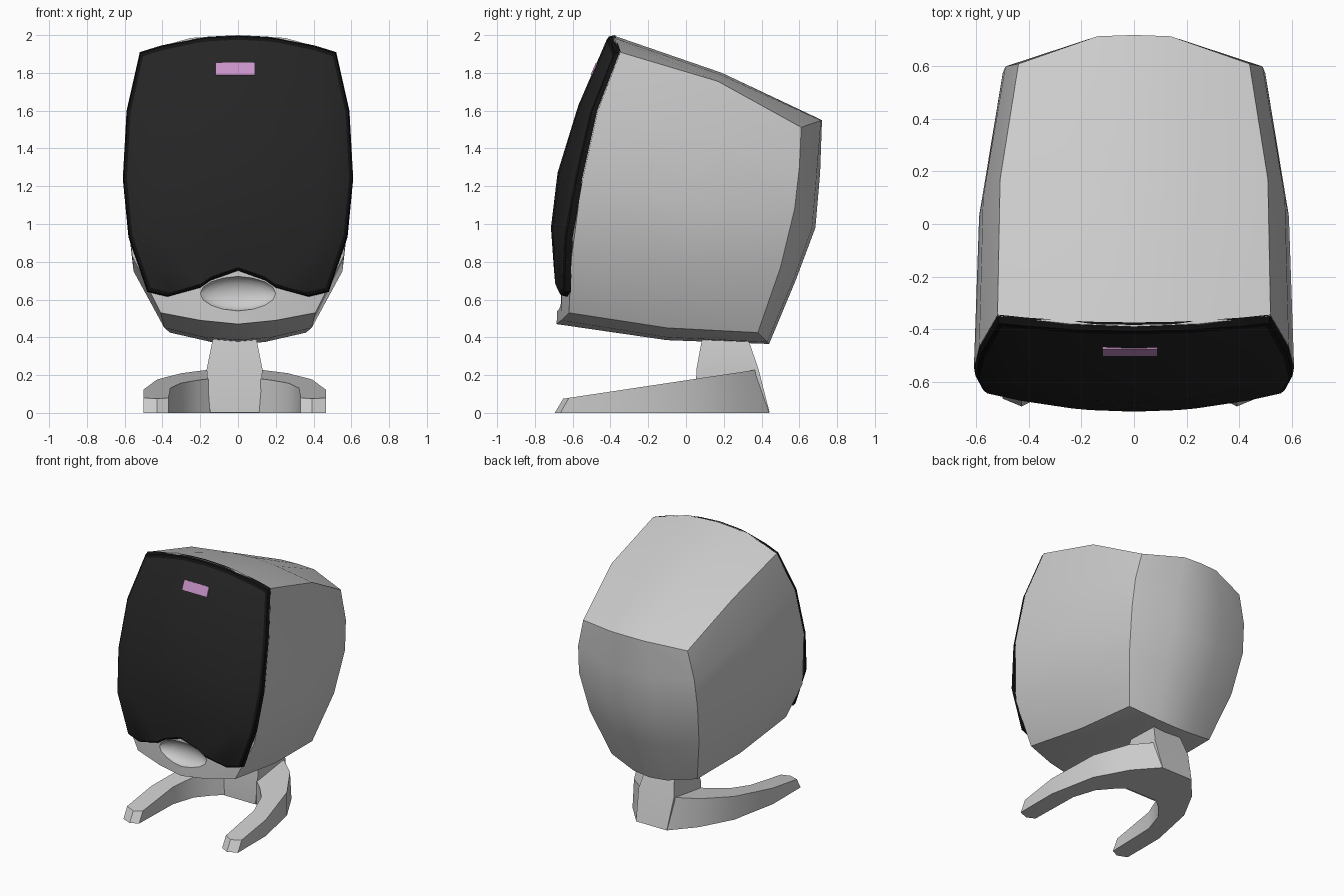
import bpy, bmesh, math
from mathutils import Matrix

cube = bpy.data.objects.get("Cube")
if cube:
    bpy.data.objects.remove(cube, do_unlink=True)


def material(name, r, g, b):
    m = bpy.data.materials.new(name)
    m.use_nodes = True
    m.diffuse_color = (r, g, b, 1)
    m.node_tree.nodes["Principled BSDF"].inputs["Base Color"].default_value = (r, g, b, 1)
    return m


shell = material("silver grey", 0.6, 0.6, 0.6)
cloth = material("charcoal cloth", 0.018, 0.018, 0.018)
frame = material("black frame", 0.006, 0.006, 0.006)
lilac = material("lilac", 0.58, 0.29, 0.58)


def grid(bm, rows, mat=0):
    """Skin a grid of points with quads."""
    vs = [[bm.verts.new(p) for p in row] for row in rows]
    for a, b in zip(vs, vs[1:]):
        for i in range(len(a) - 1):
            bm.faces.new((a[i], a[i + 1], b[i + 1], b[i])).material_index = mat


def finish(name, bm, mats, mirror=True, x=0, cutter=None, angle=32):
    """Weld, mirror, cut and shade a part."""
    bmesh.ops.remove_doubles(bm, verts=bm.verts, dist=0.0005)
    bmesh.ops.recalc_face_normals(bm, faces=bm.faces)
    me = bpy.data.meshes.new(name)
    bm.to_mesh(me)
    bm.free()
    ob = bpy.data.objects.new(name, me)
    ob.location.x = x
    bpy.context.collection.objects.link(ob)
    for m in mats:
        me.materials.append(m)
    bpy.ops.object.select_all(action="DESELECT")
    ob.select_set(True)
    bpy.context.view_layer.objects.active = ob
    if mirror:
        ob.modifiers.new("Mirror", "MIRROR")
        bpy.ops.object.modifier_apply(modifier="Mirror")
    if cutter:
        cut = ob.modifiers.new("Cut", "BOOLEAN")
        cut.operation, cut.object, cut.solver = "DIFFERENCE", cutter, "EXACT"
        bpy.ops.object.modifier_apply(modifier="Cut")
        bpy.data.objects.remove(cutter, do_unlink=True)
    bpy.ops.object.shade_smooth_by_angle(angle=math.radians(angle))
    return ob


# Finger dish cutter: flattened ball
bm = bmesh.new()
bmesh.ops.create_uvsphere(bm, u_segments=16, v_segments=10, radius=1)
bmesh.ops.rotate(bm, verts=bm.verts, matrix=Matrix.Rotation(math.pi / 2, 3, "X"))
bmesh.ops.scale(bm, verts=bm.verts, vec=(0.21, 0.07, 0.092))
bmesh.ops.translate(bm, verts=bm.verts, vec=(0, -0.682, 0.632))
dish = finish("dish_cutter", bm, [], mirror=False)
dish.hide_render = True

# Cabinet half rings: top centre, corner, down the side, bottom centre
front = [(0, -.39, 2), (.25, -.38, 1.985), (.52, -.35, 1.91), (.59, -.47, 1.6), (.61, -.55, 1.24),
         (.56, -.605, .83), (.41, -.62, .53), (.2, -.66, .49), (0, -.685, .47)]
middle = [(0, .19, 1.8), (.2, .185, 1.79), (.51, .17, 1.755), (.575, .1, 1.45), (.59, .03, 1.1),
          (.553, -.02, .75), (.39, -.1, .45), (.18, -.1, .4), (0, -.1, .385)]
back = [(0, .72, 1.55), (.14, .715, 1.548), (.44, .61, 1.512), (.49, .6, 1.3), (.5, .575, 1.08),
        (.46, .5, .77), (.36, .38, .425), (.14, .43, .375), (0, .44, .365)]


def cap(bm, ring, inner):
    """Close a ring with a bulged panel; inner gives centre y and z per row."""
    rows = [ring[:3]]
    for side, (y, z) in zip(ring[3:6], inner):
        rows.append([(0, y, z), (side[0] * .4, y + (side[1] - y) * .16, z), side])
    rows.append([ring[8], ring[7], ring[6]])
    grid(bm, rows)


bm = bmesh.new()
grid(bm, [front, middle, back])
cap(bm, front, [(-.52, 1.63), (-.625, 1.26), (-.67, .85)])
cap(bm, back, [(.71, 1.27), (.685, .98), (.58, .7)])
finish("cabinet", bm, [shell], cutter=dish)

# Grille rows: half width, edge z, centre z, edge y, centre y
rows = [(.48, .64, .75, -.655, -.70), (.58, .93, .97, -.645, -.715), (.61, 1.24, 1.27, -.59, -.68),
        (.59, 1.6, 1.64, -.51, -.57), (.52, 1.91, 2, -.39, -.42)]
wave = {0: .75, .3: .70, .42: .66, .78: .615, 1: .64}


def layer(scale, dy):
    out = []
    for i, (w, ze, zc, ye, yc) in enumerate(rows):
        line = []
        for f, low in wave.items():
            z = low if i == 0 else zc + (ze - zc) * f * f
            line.append((f * w * scale, yc + (ye - yc) * f * f + dy, 1.3 + (z - 1.3) * scale))
        out.append(line)
    return out


def border(g):
    return g[0] + [r[-1] for r in g[1:-1]] + g[-1][::-1]


bm = bmesh.new()
face = layer(.965, 0)
grid(bm, face)
grid(bm, [border(g) for g in (face, layer(.99, .012), layer(1, .045))], 1)
finish("grille", bm, [cloth, frame])

# Badge plate on the grille
bm = bmesh.new()
bmesh.ops.create_cube(bm, size=1)
bmesh.ops.scale(bm, verts=bm.verts, vec=(.21, .009, .071))
badge = finish("badge", bm, [lilac], mirror=False)
badge.location = (-.015, -.487, 1.82)
badge.rotation_euler.x = -.41

# Horseshoe stand: outer and inner plan outlines, half
outer = [(.41, -.695), (.483, -.665), (.483, -.33), (.41, .03), (.28, .27), (.13, .44), (0, .44)]
inner = [(.41, -.695), (.35, -.665), (.34, -.27), (.285, -.1), (.2, 0), (.13, .06), (0, .06)]


def raised(p):
    """Lift a plan point to the sloping top, pulling in toe and heel."""
    x, y = p
    y += .045 if y < -.5 else -.06 * max(0, (y - .2) / .24)
    return (x, y, .075 + (y + .65) * .15)


def grounded(p):
    return (*p, 0)


bm = bmesh.new()
grid(bm, [[grounded(p) for p in inner], [grounded(p) for p in outer], [raised(p) for p in outer],
          [raised(p) for p in inner], [grounded(p) for p in inner]])
finish("stand_legs", bm, [shell], x=-.018, angle=25)

# Neck: half sections as half width, front y, back y, z
bm = bmesh.new()
neck = [(.13, .05, .443, .001), (.148, .055, .384, .23), (.11, .09, .32, .42)]
grid(bm, [[(0, f, z), (w, f, z), (w, b, z), (0, b, z)] for w, f, b, z in neck])
finish("stand_neck", bm, [shell], x=-.018, angle=20)
